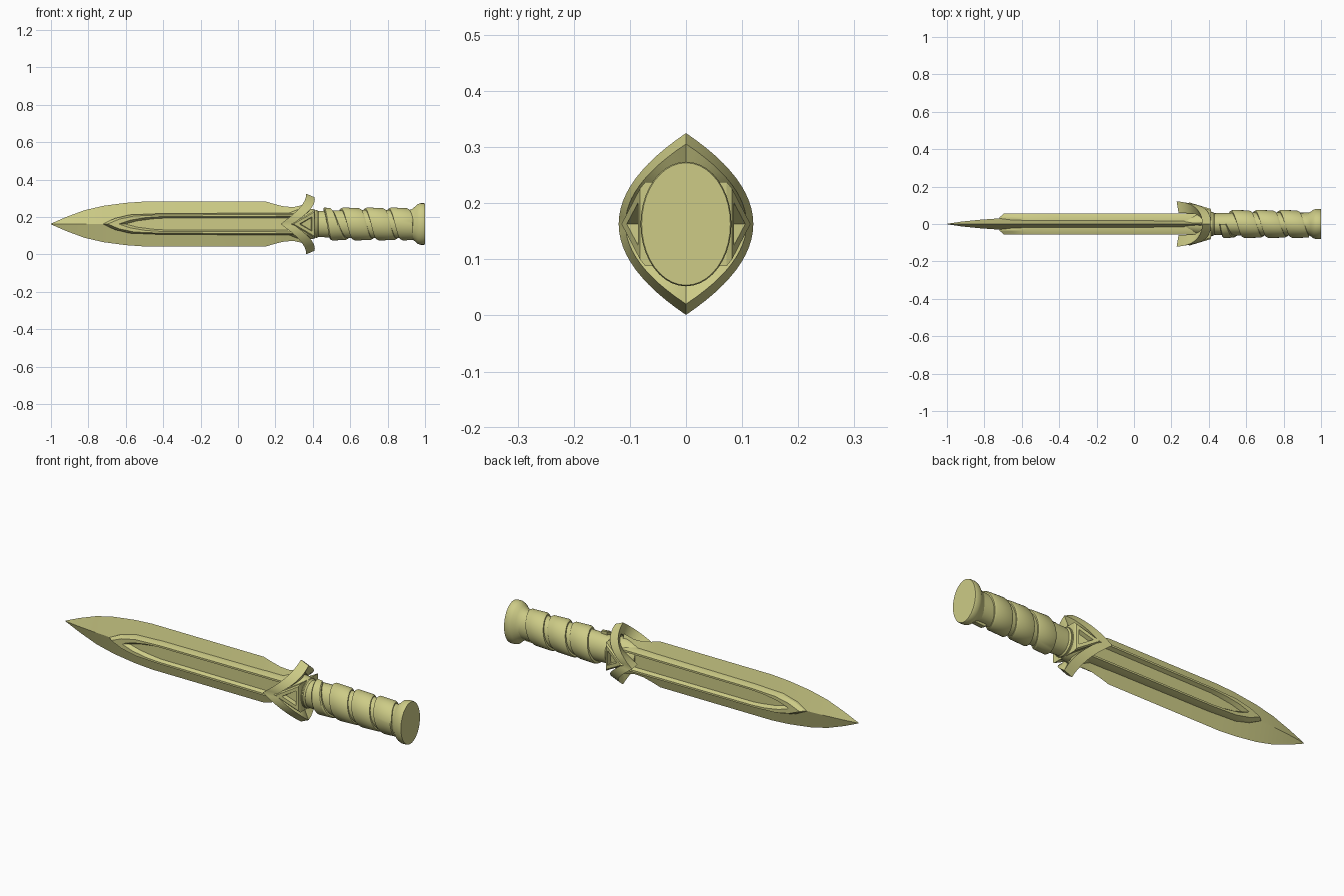
import bpy, bmesh
from math import sin, cos, pi, radians

old = bpy.data.objects.get("Cube")
if old:
    bpy.data.objects.remove(old)

MID = 0.163  # height of the long axis

metal = bpy.data.materials.new("pale olive")
colour = (0.61, 0.6, 0.24, 1)
metal.use_nodes = True
metal.diffuse_color = colour
metal.node_tree.nodes["Principled BSDF"].inputs["Base Color"].default_value = colour


def loft(name, loops, ring=False, cap=True, angle=30):
    """Skin a row of equal point loops; points are relative to the axis."""
    bm = bmesh.new()
    rows = [[bm.verts.new((x, y, z + MID)) for x, y, z in loop] for loop in loops]
    pairs = list(zip(rows, rows[1:]))
    if ring:
        pairs.append((rows[-1], rows[0]))
    n = len(rows[0])
    for a, b in pairs:
        for i in range(n):
            j = (i + 1) % n
            bm.faces.new((a[i], a[j], b[j], b[i]))
    if cap and not ring:
        bm.faces.new(rows[0])
        bm.faces.new(rows[-1])
    bmesh.ops.remove_doubles(bm, verts=bm.verts, dist=0.0001)
    bmesh.ops.recalc_face_normals(bm, faces=bm.faces)
    mesh = bpy.data.meshes.new(name)
    bm.to_mesh(mesh)
    bm.free()
    mesh.materials.append(metal)
    obj = bpy.data.objects.new(name, mesh)
    bpy.context.collection.objects.link(obj)
    bpy.ops.object.select_all(action="DESELECT")
    obj.select_set(True)
    bpy.context.view_layer.objects.active = obj
    bpy.ops.object.shade_smooth_by_angle(angle=radians(angle))
    return obj


def turned(name, profile, n=40):
    """Oval body along x from (x, half width, half height)."""
    return loft(name, [[(x, w * cos(2 * pi * i / n), h * sin(2 * pi * i / n))
                        for i in range(n)] for x, w, h in profile])


# Diamond-section blade: (x, half height, half thickness)
outline = [(-1, 0.002, 0.001), (-0.92, 0.037, 0.013), (-0.82, 0.074, 0.023),
           (-0.72, 0.097, 0.03), (-0.6, 0.113, 0.033), (-0.5, 0.12, 0.034),
           (0.15, 0.12, 0.034), (0.2, 0.105, 0.034), (0.25, 0.093, 0.034),
           (0.3, 0.091, 0.034), (0.36, 0.105, 0.034)]
loft("blade", [[(x, 0, h), (x, t, 0), (x, 0, -h), (x, -t, 0)] for x, h, t in outline])


# Raised pointed frame with a sunken floor on each blade face
def pointed(tip, half, y):
    top = [(0.35, half), (-0.42, half * 0.93), (tip + 0.14, half * 0.82),
           (tip + 0.06, half * 0.5), (tip, 0.001)]
    return [(x, y, z) for x, z in top] + [(x, y, -z) for x, z in reversed(top)]


for side, label in ((-1, "front"), (1, "back")):
    loft(label + "_fuller_frame", [
        pointed(-0.72, 0.06, side * 0.015), pointed(-0.72, 0.06, side * 0.035),
        pointed(-0.695, 0.052, side * 0.056), pointed(-0.635, 0.042, side * 0.056),
        pointed(-0.6, 0.033, side * 0.037)], angle=25)

# Pointed oval guard, swept back towards the grip at top and bottom
STEPS = 24
stations = []
for side in (1, -1):
    for i in range(STEPS):
        u = side * (1 - 2 * i / STEPS)
        y, z = side * 0.12 * (1 - abs(u) ** 2), 0.162 * u
        front = 0.228 + 0.137 * sin(abs(u) * pi / 2)
        back = front + 0.065 - 0.02 * abs(u)
        stations.append([(front, y, z), (back, y * 0.9, z * 0.88),
                         (back - 0.02, y * 0.5, z * 0.62), (front + 0.01, y * 0.5, z * 0.62)])
loft("guard", stations, ring=True)


# Triangular frames on the guard flanks, sloping in towards the grip
def triangle(x0, x1, half, side, drop):
    def level(x):
        return side * (0.117 - (x - 0.29) * 0.3 - drop)
    return [(x0, level(x0), 0), (x1, level(x1), half), (x1, level(x1), -half)]


for side, label in ((-1, "front"), (1, "back")):
    loft(label + "_guard_triangle", [
        triangle(0.285, 0.412, 0.075, side, 0.07), triangle(0.285, 0.412, 0.075, side, 0.008),
        triangle(0.297, 0.408, 0.064, side, 0), triangle(0.328, 0.395, 0.038, side, 0),
        triangle(0.335, 0.391, 0.033, side, 0.022)], angle=20)

# Guard core, grip and pommel
turned("guard_core", [(0.27, 0.045, 0.06), (0.34, 0.066, 0.085), (0.4, 0.068, 0.08),
                      (0.415, 0.066, 0.075)])
turned("grip", [(0.4, 0.056, 0.066), (0.44, 0.058, 0.07), (0.52, 0.06, 0.073),
                (0.75, 0.062, 0.075), (0.95, 0.06, 0.074)])
turned("pommel", [(0.915, 0.056, 0.074), (0.93, 0.06, 0.08), (0.945, 0.066, 0.092),
                  (0.96, 0.077, 0.106), (0.975, 0.081, 0.111), (0.995, 0.081, 0.111),
                  (1, 0.079, 0.109)])

# Flat strap wound around the grip
TURNS, PITCH, PER = 3.5, 0.128, 36
strap = []
for i in range(int(TURNS * PER) + 1):
    a = 2 * pi * i / PER
    x = 0.475 + PITCH * i / PER
    w = 0.052 * min(1, 0.35 + i / PER)
    strap.append([(min(max(x + dx * w, 0.425), 0.935), -sin(a) * 0.075 * r, cos(a) * 0.088 * r)
                  for dx, r in ((-1, 0.78), (-1, 0.94), (-0.8, 1), (0.8, 0.97), (1, 0.91), (1, 0.78))])
loft("grip_strap", strap)

# Narrow collar where the grip meets the guard
turned("grip_collar", [(0.41, 0.062, 0.073), (0.422, 0.064, 0.074), (0.43, 0.058, 0.069)])
